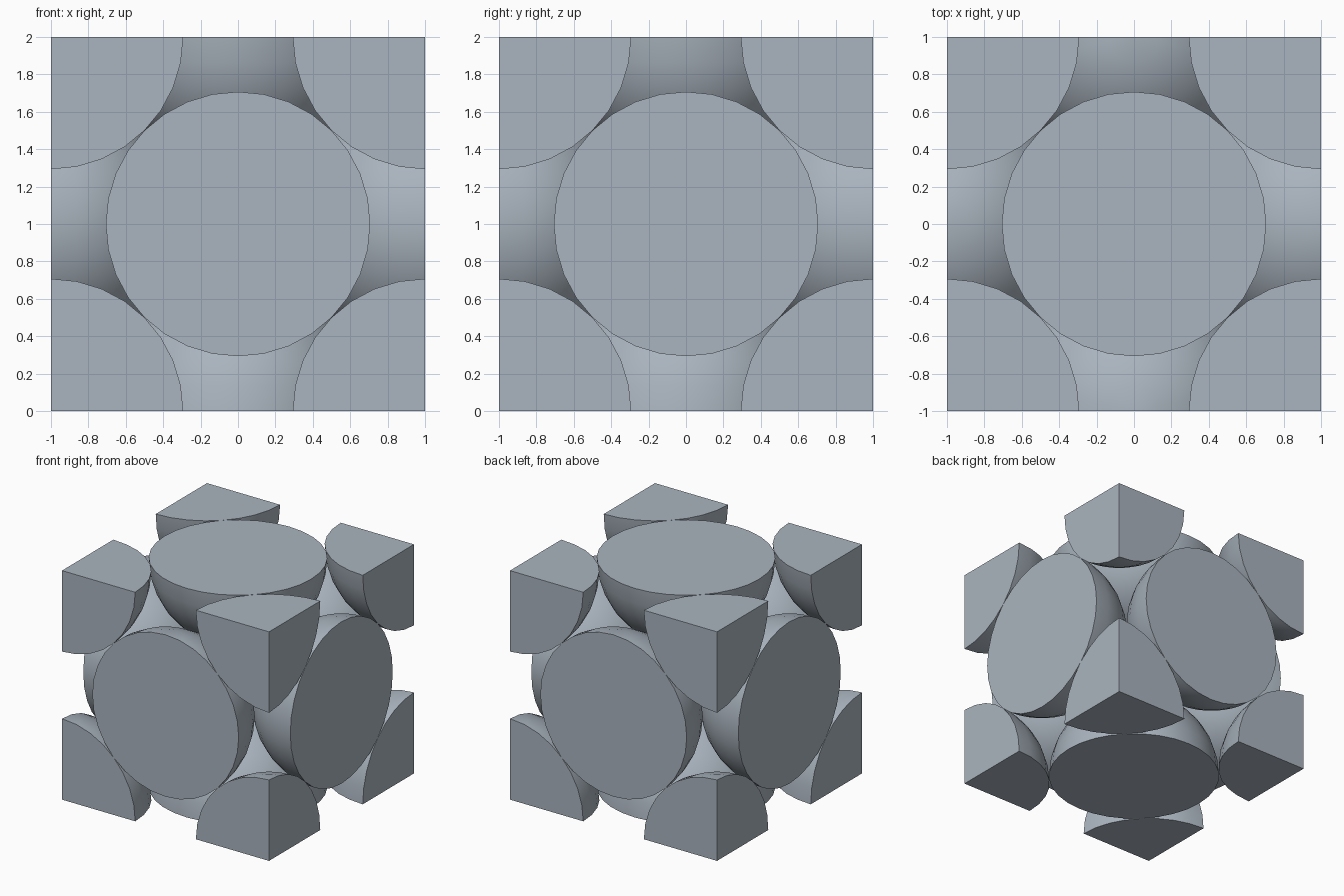
import bpy, bmesh, math
from mathutils import Vector
from itertools import product

if "Cube" in bpy.data.objects:
    bpy.data.objects.remove(bpy.data.objects["Cube"])

RADIUS = math.sqrt(2) / 2          # neighbouring spheres just touch
CENTRE = Vector((0, 0, 1))

# Blue-grey metal colour
steel = bpy.data.materials.new("blue_grey")
steel.diffuse_color = (0.40, 0.456, 0.516, 1)
steel.use_nodes = True
steel.node_tree.nodes["Principled BSDF"].inputs["Base Color"].default_value = steel.diffuse_color


def cut_sphere(name, direction):
    """Sphere at CENTRE + direction, trimmed and capped where it leaves the cube."""
    bm = bmesh.new()
    bmesh.ops.create_uvsphere(bm, u_segments=32, v_segments=16, radius=RADIUS)
    for axis in range(3):
        if direction[axis] == 0:
            continue
        normal = Vector((0, 0, 0))
        normal[axis] = direction[axis]
        bmesh.ops.bisect_plane(bm, geom=bm.verts[:] + bm.edges[:] + bm.faces[:],
                               dist=1e-4, plane_co=(0, 0, 0), plane_no=normal,
                               clear_outer=True)
        rim = [e for e in bm.edges if e.is_boundary]
        bmesh.ops.holes_fill(bm, edges=rim, sides=0)
    bmesh.ops.recalc_face_normals(bm, faces=bm.faces[:])
    mesh = bpy.data.meshes.new(name)
    bm.to_mesh(mesh)
    bm.free()
    mesh.materials.append(steel)
    for poly in mesh.polygons:
        poly.material_index = 0
    obj = bpy.data.objects.new(name, mesh)
    obj.location = CENTRE + Vector(direction)
    bpy.context.collection.objects.link(obj)
    # Smooth domes, sharp cut edges
    bpy.ops.object.select_all(action='DESELECT')
    obj.select_set(True)
    bpy.context.view_layer.objects.active = obj
    bpy.ops.object.shade_smooth_by_angle(angle=math.radians(30))


# Half spheres centred on the six cube faces
for axis, side in product(range(3), (-1, 1)):
    d = [0, 0, 0]
    d[axis] = side
    cut_sphere("face_half_sphere", d)

# Eighth spheres in the eight cube corners
for d in product((-1, 1), repeat=3):
    cut_sphere("corner_eighth_sphere", d)
